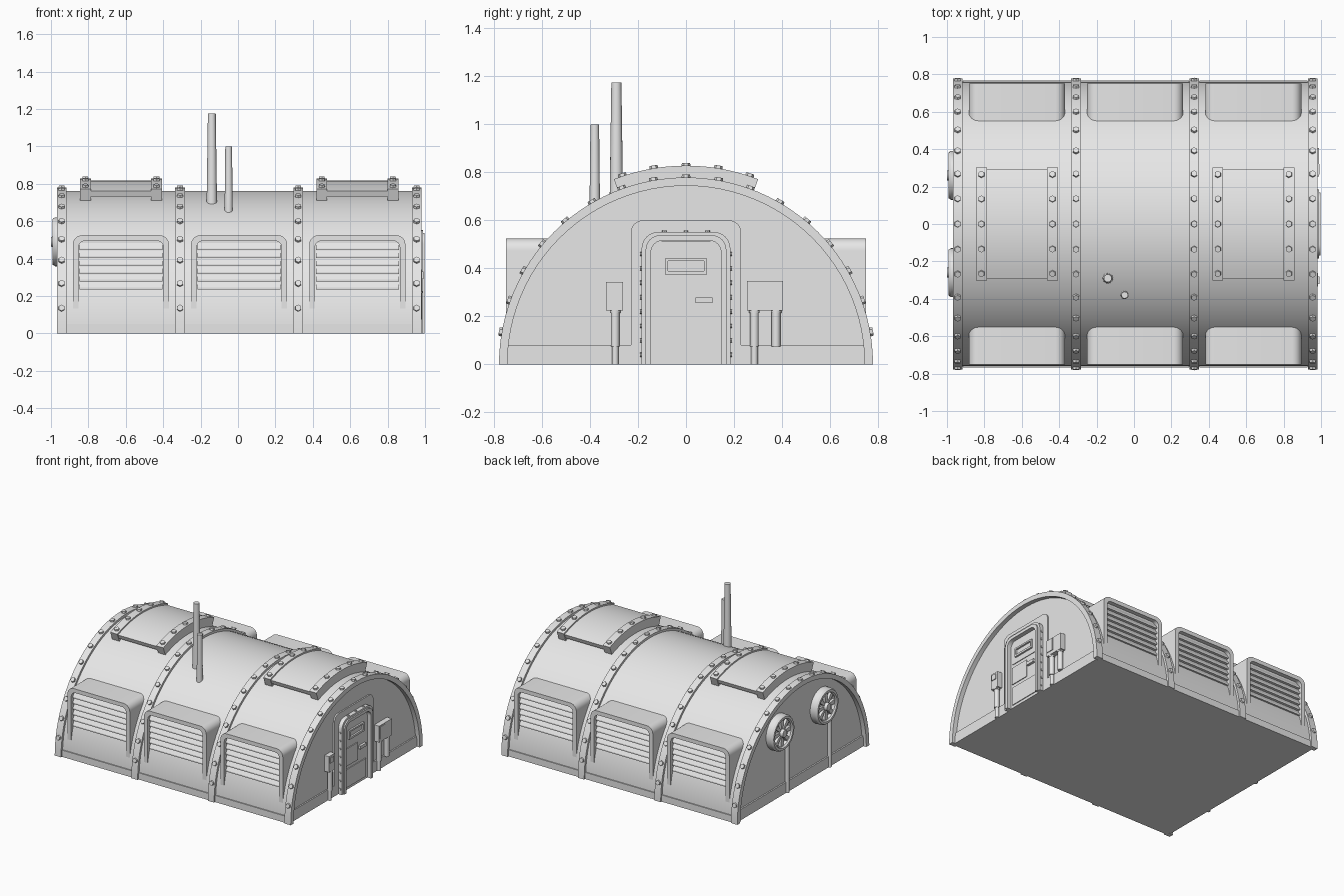
import bpy, bmesh
from math import sin, cos, pi, radians
from mathutils import Matrix, Vector

cube = bpy.data.objects.get("Cube")
if cube:
    bpy.data.objects.remove(cube, do_unlink=True)

grey = bpy.data.materials.new("plain grey")
grey.use_nodes = True
grey.diffuse_color = (0.8, 0.8, 0.8, 1)
grey.node_tree.nodes["Principled BSDF"].inputs["Base Color"].default_value = (0.8, 0.8, 0.8, 1)


def finish(name, bm):
    bmesh.ops.recalc_face_normals(bm, faces=bm.faces)
    mesh = bpy.data.meshes.new(name)
    bm.to_mesh(mesh)
    bm.free()
    mesh.materials.append(grey)
    mesh.polygons.foreach_set("use_smooth", [True] * len(mesh.polygons))
    mesh.set_sharp_from_angle(angle=radians(30))
    obj = bpy.data.objects.new(name, mesh)
    bpy.context.collection.objects.link(obj)
    return obj


def add_prism(bm, pts, axis, a, b):
    """Extrude a flat outline along x (outline in y,z) or y (outline in x,z)."""
    place = (lambda p, t: (t, p[0], p[1])) if axis == "x" else (lambda p, t: (p[0], t, p[1]))
    lo = [bm.verts.new(place(p, a)) for p in pts]
    hi = [bm.verts.new(place(p, b)) for p in pts]
    bm.faces.new(lo)
    bm.faces.new(hi[::-1])
    for i in range(len(pts)):
        j = (i + 1) % len(pts)
        bm.faces.new((lo[i], lo[j], hi[j], hi[i]))


def prism(name, pts, axis, a, b):
    bm = bmesh.new()
    add_prism(bm, pts, axis, a, b)
    return finish(name, bm)


def add_rod(bm, base, direction, length, r1, r2, sides):
    d = Vector(direction).normalized()
    mat = (Matrix.Translation(Vector(base) + d * length / 2)
           @ d.to_track_quat("Z", "Y").to_matrix().to_4x4())
    bmesh.ops.create_cone(bm, cap_ends=True, segments=sides, radius1=r1, radius2=r2,
                          depth=length, matrix=mat)


def rod(name, base, direction, length, r1, r2=None, sides=16):
    bm = bmesh.new()
    add_rod(bm, base, direction, length, r1, r1 if r2 is None else r2, sides)
    return finish(name, bm)


def rect(a0, a1, z0, z1):
    return [(a0, z0), (a1, z0), (a1, z1), (a0, z1)]


def arc(r, half=90, n=48):
    return [(r * sin(radians(half) * (2 * i / n - 1)),
             r * cos(radians(half) * (2 * i / n - 1))) for i in range(n + 1)]


def band(r0, r1, half=90, n=48):
    return arc(r1, half, n) + arc(r0, half, n)[::-1]


def arch(c, w, z0, z1, r, n=6):
    """Outline with two rounded upper corners."""
    left = [(c - w + r - r * cos(pi / 2 * i / n), z1 - r + r * sin(pi / 2 * i / n))
            for i in range(n + 1)]
    right = [(2 * c - x, z) for x, z in left[::-1]]
    return [(c - w, z0)] + left + right + [(c + w, z0)]


def arch_frame(c, w, z0, z1, r, t):
    return arch(c, w, z0, z1, r) + arch(c, w - t, z0, z1 - t, r - t / 2)[::-1]


def bolts(name, x, r, angles, size=0.019):
    bm = bmesh.new()
    for a in angles:
        d = Vector((0, sin(radians(a)), cos(radians(a))))
        add_rod(bm, Vector((x, 0, 0)) + d * (r - 0.005), d, 0.017, size, size * 0.9, 6)
    return finish(name, bm)


# Vaulted shell, ribs and rib bolts
RIBS = (-0.943, -0.31, 0.322, 0.955)
BAYS = (-0.626, 0.006, 0.638)
prism("vault_body", arc(0.762), "x", -0.935, 0.948)
for x in RIBS:
    prism("rib", band(0.744, 0.779), "x", x - 0.026, x + 0.026)
    bolts("rib_bolts", x, 0.779, range(-80, 81, 10))

# Base strips and louvred window boxes on both long sides
for s in (-1, 1):
    for c in BAYS:
        prism("base_strip", rect(c - 0.289, c + 0.289, 0, 0.05), "y", s * 0.7, s * 0.768)
        prism("window_box", arch(c, 0.25, 0.18, 0.52, 0.045), "y", s * 0.45, s * 0.718)
        prism("window_frame", arch_frame(c, 0.257, 0.1, 0.525, 0.05, 0.03), "y", s * 0.5, s * 0.75)
        bm = bmesh.new()
        for i in range(6):
            z = 0.235 + i * 0.042
            slat = [(s * 0.7, z), (s * 0.738, z), (s * 0.738, z + 0.01), (s * 0.716, z + 0.042), (s * 0.7, z + 0.042)]
            add_prism(bm, slat, "x", c - 0.222, c + 0.222)
        finish("window_slats", bm)

# Raised roof covers with bolted straps
for c in (BAYS[0], BAYS[2]):
    prism("roof_cover", band(0.785, 0.817, 21, 16), "x", c - 0.2, c + 0.2)
    for x in (c - 0.19, c + 0.19):
        prism("cover_strap", band(0.75, 0.828, 21.3, 16), "x", x - 0.029, x + 0.029)
        bolts("strap_bolts", x, 0.828, (-18.6, -9.3, 0, 9.3, 18.6))

# Chimneys
rod("tall_chimney", (-0.14, -0.29, 0.69), (0, 0, 1), 0.485, 0.028, 0.021)
rod("short_chimney", (-0.05, -0.38, 0.645), (0, 0, 1), 0.355, 0.022, 0.018)

# Door wall
WALL = 0.948
for s in (-1, 1):
    prism("door_wall_skirting", rect(s * 0.225, s * 0.743, 0, 0.08), "x", 0.93, 0.958)
prism("door_surround", arch(0, 0.23, 0, 0.6, 0.05), "x", 0.93, 0.958)
prism("door_frame_outer", arch_frame(0, 0.185, 0, 0.552, 0.07, 0.02), "x", 0.93, 0.988)
prism("door_frame_inner", arch_frame(0, 0.168, 0, 0.538, 0.06, 0.022), "x", 0.93, 0.998)
prism("door_leaf", arch(0, 0.146, 0, 0.515, 0.04), "x", 0.93, 0.966)
prism("door_upper_panel", rect(-0.125, 0.125, 0.335, 0.5), "x", 0.95, 0.971)
prism("door_middle_panel", rect(-0.125, 0.025, 0.18, 0.31), "x", 0.95, 0.972)
prism("door_lower_panel", rect(-0.125, 0.12, 0.02, 0.155), "x", 0.95, 0.972)
prism("door_handle", rect(0.04, 0.11, 0.255, 0.278), "x", 0.95, 0.985)
prism("door_slot", rect(-0.07, 0.07, 0.397, 0.423), "x", 0.95, 0.975)
bm = bmesh.new()
for z0, z1, w in ((0.375, 0.39, 0.087), (0.43, 0.442, 0.087)):
    add_prism(bm, rect(-w, w, z0, z1), "x", 0.95, 0.984)
for s in (-1, 1):
    add_prism(bm, rect(s * 0.075, s * 0.087, 0.39, 0.43), "x", 0.95, 0.984)
finish("door_slot_rim", bm)

# Studs along the outer edge of the door frame
bm = bmesh.new()
for s in (-1, 1):
    for i in range(8):
        add_rod(bm, (0.972, s * 0.18, 0.04 + i * 0.06), (0, s, 0), 0.011, 0.009, 0.009, 8)
for y in (-0.09, 0, 0.09):
    add_rod(bm, (0.972, y, 0.547), (0, 0, 1), 0.011, 0.009, 0.009, 8)
finish("frame_studs", bm)

# Service boxes and their conduits
prism("small_box", rect(-0.333, -0.263, 0.225, 0.343), "x", 0.93, 0.985)
prism("small_box_plate", rect(-0.322, -0.28, 0.29, 0.33), "x", 0.98, 0.991)
prism("large_box", rect(0.255, 0.405, 0.225, 0.347), "x", 0.93, 0.988)
prism("large_box_plate", rect(0.265, 0.322, 0.25, 0.34), "x", 0.98, 0.993)
for y in (-0.295, 0.285, 0.375):
    rod("conduit", (0.966, y, 0.075), (0, 0, 1), 0.16, 0.018)
    rod("conduit_collar", (0.966, y, 0.215), (0, 0, 1), 0.012, 0.022)
for y in (-0.295, 0.285):
    rod("conduit_foot", (0.964, y, 0), (0, 0, 1), 0.08, 0.014)

# Fan wall
prism("fan_wall_skirting", rect(-0.743, 0.743, 0, 0.08), "x", -0.946, -0.93)
for y in (0.155, -0.345):
    rod("fan_conduit", (-0.945, y, 0), (0, 0, 1), 0.45, 0.015)
for y in (0.26, -0.26):
    z = 0.49
    circle = lambda r: [(y + r * cos(2 * pi * i / 32), z + r * sin(2 * pi * i / 32)) for i in range(32)]
    prism("fan_back_plate", circle(0.125), "x", -0.958, -0.93)
    bm = bmesh.new()
    rings = [(0.131, -0.93), (0.131, -0.978), (0.122, -0.992), (0.106, -0.992), (0.098, -0.982), (0.098, -0.93)]
    loops = [[bm.verts.new((x, *p)) for p in circle(r)] for r, x in rings]
    for a, b in zip(loops, loops[1:] + loops[:1]):
        for i in range(32):
            j = (i + 1) % 32
            bm.faces.new((a[i], a[j], b[j], b[i]))
    finish("fan_ring", bm)
    bm = bmesh.new()
    for k in range(8):
        a = k * pi / 4
        blade = [(y + r * cos(a + t), z + r * sin(a + t))
                 for r, t in ((0.02, -0.4), (0.102, -0.17), (0.102, 0.17), (0.02, 0.4))]
        add_prism(bm, blade, "x", -0.978, -0.95)
    finish("fan_blades", bm)
    rod("fan_hub", (-0.95, y, z), (-1, 0, 0), 0.05, 0.034, 0.026, 20)
